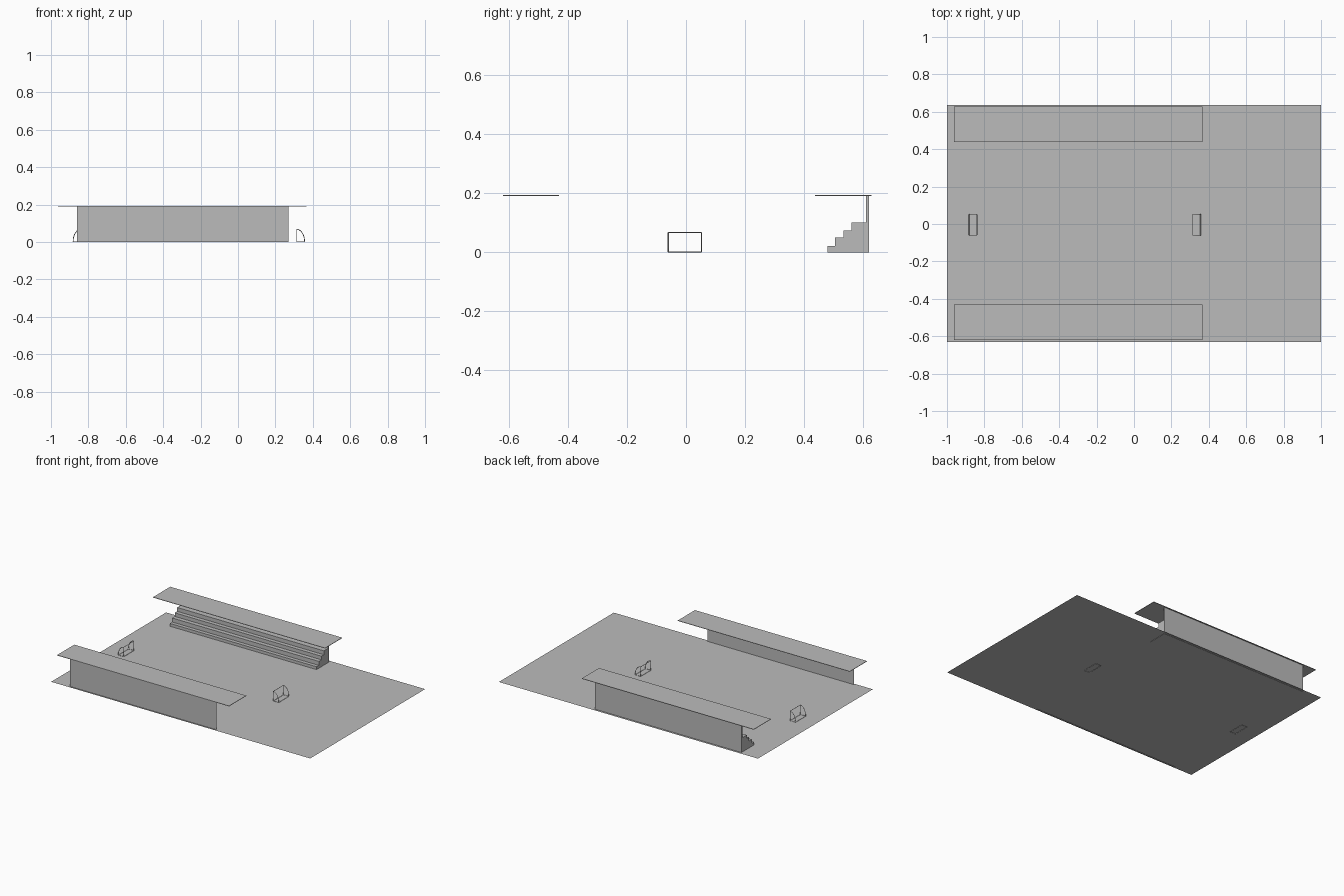
import bpy
import bmesh
from math import sin, cos, pi

if "Cube" in bpy.data.objects:
    bpy.data.objects.remove(bpy.data.objects["Cube"], do_unlink=True)

GREY = (0.5, 0.5, 0.5, 1.0)
grey = bpy.data.materials.new("plain_grey")
grey.use_nodes = True
grey.diffuse_color = GREY
grey.node_tree.nodes["Principled BSDF"].inputs["Base Color"].default_value = GREY


def add_object(name, mesh):
    obj = bpy.data.objects.new(name, mesh)
    bpy.context.collection.objects.link(obj)
    mesh.materials.clear()
    mesh.materials.append(grey)
    return obj


def sheet(name, corners, push=None):
    """One polygon, optionally extruded along push into a solid."""
    bm = bmesh.new()
    face = bm.faces.new([bm.verts.new(c) for c in corners])
    if push:
        grown = bmesh.ops.extrude_face_region(bm, geom=[face], use_keep_orig=True)
        moved = [v for v in grown["geom"] if isinstance(v, bmesh.types.BMVert)]
        bmesh.ops.translate(bm, verts=moved, vec=push)
        bmesh.ops.recalc_face_normals(bm, faces=bm.faces)
    mesh = bpy.data.meshes.new(name)
    bm.to_mesh(mesh)
    bm.free()
    return add_object(name, mesh)


def rect(x0, x1, y0, y1, z):
    return [(x0, y0, z), (x1, y0, z), (x1, y1, z), (x0, y1, z)]


# Ground
sheet("ground", rect(-1, 1, -0.632, 0.635, 0.002))

# Thin roofs over both stands
ROOF_Z = 0.191
for name, y0, y1 in (("front_roof", -0.62, -0.43), ("back_roof", 0.438, 0.628)):
    sheet(name, rect(-0.963, 0.365, y0, y1, ROOF_Z), (0, 0, 0.003))

# Front stand is a single upright wall
LEFT, RIGHT = -0.862, 0.27
sheet("front_wall", [(LEFT, -0.62, 0), (RIGHT, -0.62, 0),
                     (RIGHT, -0.62, ROOF_Z), (LEFT, -0.62, ROOF_Z)])

# Back stand: stepped seating with a thin tall back wall
profile = [(0.62, 0), (0.48, 0)]
treads = [(0.48, 0.022), (0.505, 0.05), (0.534, 0.075), (0.561, 0.102), (0.61, ROOF_Z)]
ends = [y for y, z in treads[1:]] + [0.62]
for (y, z), y_end in zip(treads, ends):
    profile += [(y, z), (y_end, z)]
sheet("back_stand", [(LEFT, y, z) for y, z in profile], (RIGHT - LEFT, 0, 0))


# Goals: thin tube frames with curved sides
TUBE = 0.002
DEPTH, HEIGHT = 0.042, 0.066
Y0, Y1 = -0.06, 0.052


def goal(name, mouth_x, outward):
    curve = bpy.data.curves.new(name + "_path", "CURVE")
    curve.dimensions = "3D"
    curve.bevel_depth = TUBE
    curve.bevel_resolution = 0
    curve.use_fill_caps = True

    def tube(points, closed=False):
        spline = curve.splines.new("POLY")
        spline.points.add(len(points) - 1)
        for p, co in zip(spline.points, points):
            p.co = (*co, 1)
        spline.use_cyclic_u = closed

    arc = [(mouth_x + outward * DEPTH * sin(a), TUBE + HEIGHT * cos(a))
           for a in (i * pi / 16 for i in range(9))]
    foot = (mouth_x, TUBE)
    for y in (Y0, Y1):
        tube([(x, y, z) for x, z in arc + [foot]], closed=True)
    for x, z in (arc[0], arc[-1], foot):
        tube([(x, Y0, z), (x, Y1, z)])

    helper = bpy.data.objects.new(name + "_path", curve)
    bpy.context.collection.objects.link(helper)
    bpy.context.view_layer.update()
    graph = bpy.context.evaluated_depsgraph_get()
    mesh = bpy.data.meshes.new_from_object(helper.evaluated_get(graph))
    bpy.data.objects.remove(helper, do_unlink=True)
    mesh.name = name
    add_object(name, mesh)


goal("left_goal", 0.314, 1)
goal("right_goal", -0.84, -1)
